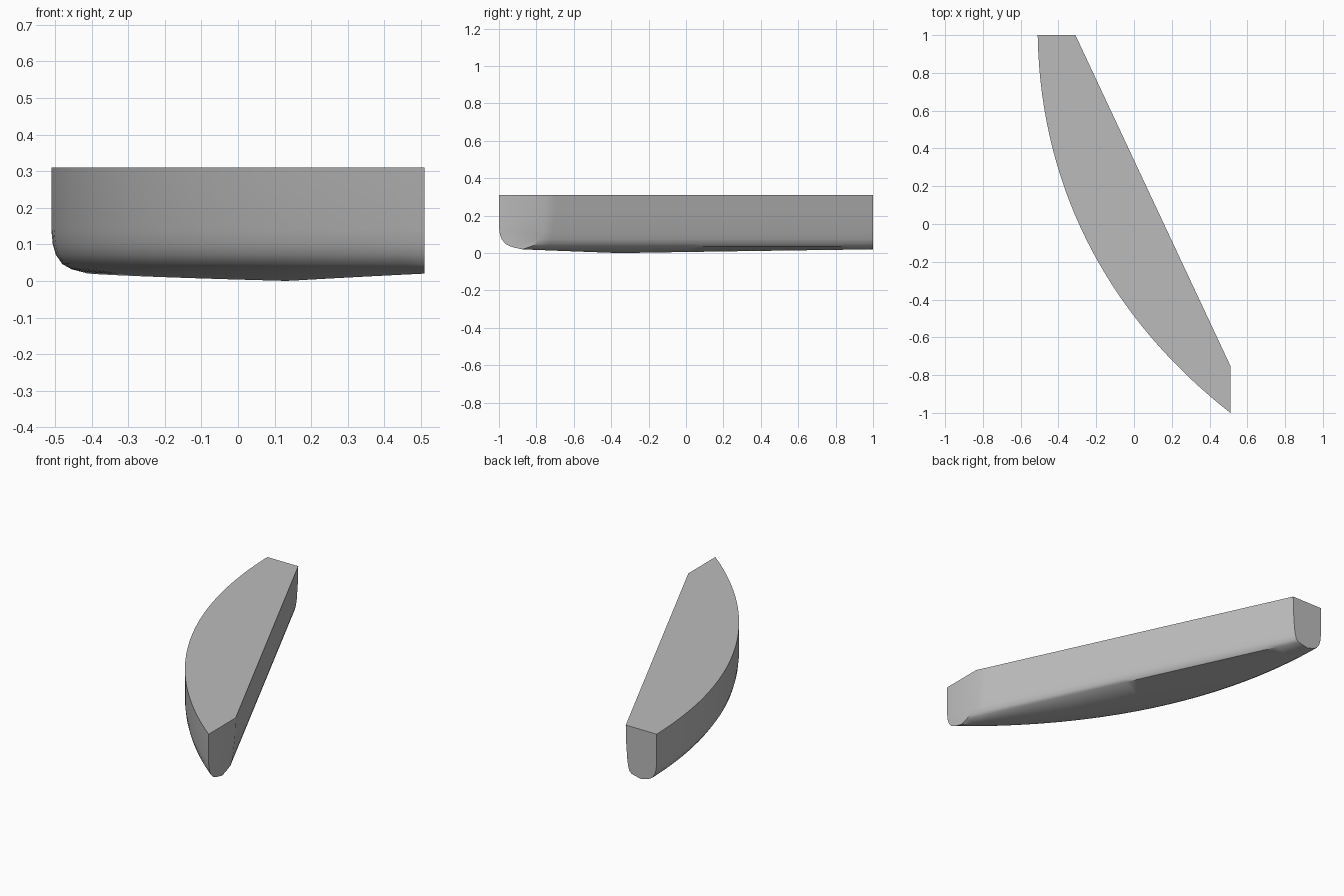
import bpy
import bmesh
import math
from mathutils import Vector
from mathutils.geometry import interpolate_bezier

if "Cube" in bpy.data.objects:
    bpy.data.objects.remove(bpy.data.objects["Cube"], do_unlink=True)

TOP, END_Z, STATIONS = 0.31, 0.02, 33

# Plan: bowed outer edge and straight inner edge
bow = [p.to_2d() for p in interpolate_bezier(
    Vector((-0.51, 1, 0)), Vector((-0.495, 0.14, 0)),
    Vector((-0.09, -0.53, 0)), Vector((0.51, -1, 0)), STATIONS)]
chord_a, chord_b = Vector((-0.31, 1)), Vector((0.51, -0.75))

# Side profiles: inward distance and height
bow_profile = [(0, TOP), (0, 0.14), (0.004, 0.1), (0.012, 0.072),
               (0.03, 0.046), (0.055, 0.032)]
chord_profile = [(0, TOP), (0.003, 0.2), (0.009, 0.11), (0.014, 0.075),
                 (0.021, 0.048), (0.035, 0.034)]


def stretch(direction, tangent):
    """Length along a section that gives one unit of inward distance."""
    return 1 / abs(direction.cross(tangent.normalized()))


def section(i):
    """One cross-section, from the bowed top edge under to the straight one."""
    t = i / (STATIONS - 1)
    a, b = bow[i], chord_a.lerp(chord_b, t)
    d = (b - a).normalized()
    bow_tangent = bow[min(i + 1, STATIONS - 1)] - bow[max(i - 1, 0)]
    ka, kb = stretch(d, bow_tangent), stretch(d, chord_b - chord_a)
    keel = a.lerp(b, 0.5)
    keel_z = END_Z * abs(t - 0.69) / (0.69 if t < 0.69 else 0.31)
    points = [(a + d * o * ka).to_3d() + Vector((0, 0, z)) for o, z in bow_profile]
    points.append(Vector((keel.x, keel.y, keel_z)))
    points += [(b - d * o * kb).to_3d() + Vector((0, 0, z))
               for o, z in reversed(chord_profile)]
    return points


# Loft the sections, then close the deck and both ends
bm = bmesh.new()
rings = [[bm.verts.new(p) for p in section(i)] for i in range(STATIONS)]
for r, s in zip(rings, rings[1:]):
    for j in range(len(r) - 1):
        bm.faces.new((r[j], s[j], s[j + 1], r[j + 1]))
bm.faces.new(rings[0])
bm.faces.new(rings[-1])
bm.faces.new([r[0] for r in rings] + [r[-1] for r in reversed(rings)])
bmesh.ops.recalc_face_normals(bm, faces=bm.faces)

mesh = bpy.data.meshes.new("curved_block")
bm.to_mesh(mesh)
bm.free()
block = bpy.data.objects.new("curved_block", mesh)
bpy.context.collection.objects.link(block)

# Single plain grey
grey = bpy.data.materials.new("plain_grey")
grey.use_nodes = True
colour = (0.5, 0.5, 0.5, 1)
grey.diffuse_color = colour
grey.node_tree.nodes["Principled BSDF"].inputs["Base Color"].default_value = colour
mesh.materials.append(grey)

bpy.ops.object.select_all(action="DESELECT")
block.select_set(True)
bpy.context.view_layer.objects.active = block
bpy.ops.object.shade_smooth_by_angle(angle=math.radians(35))
